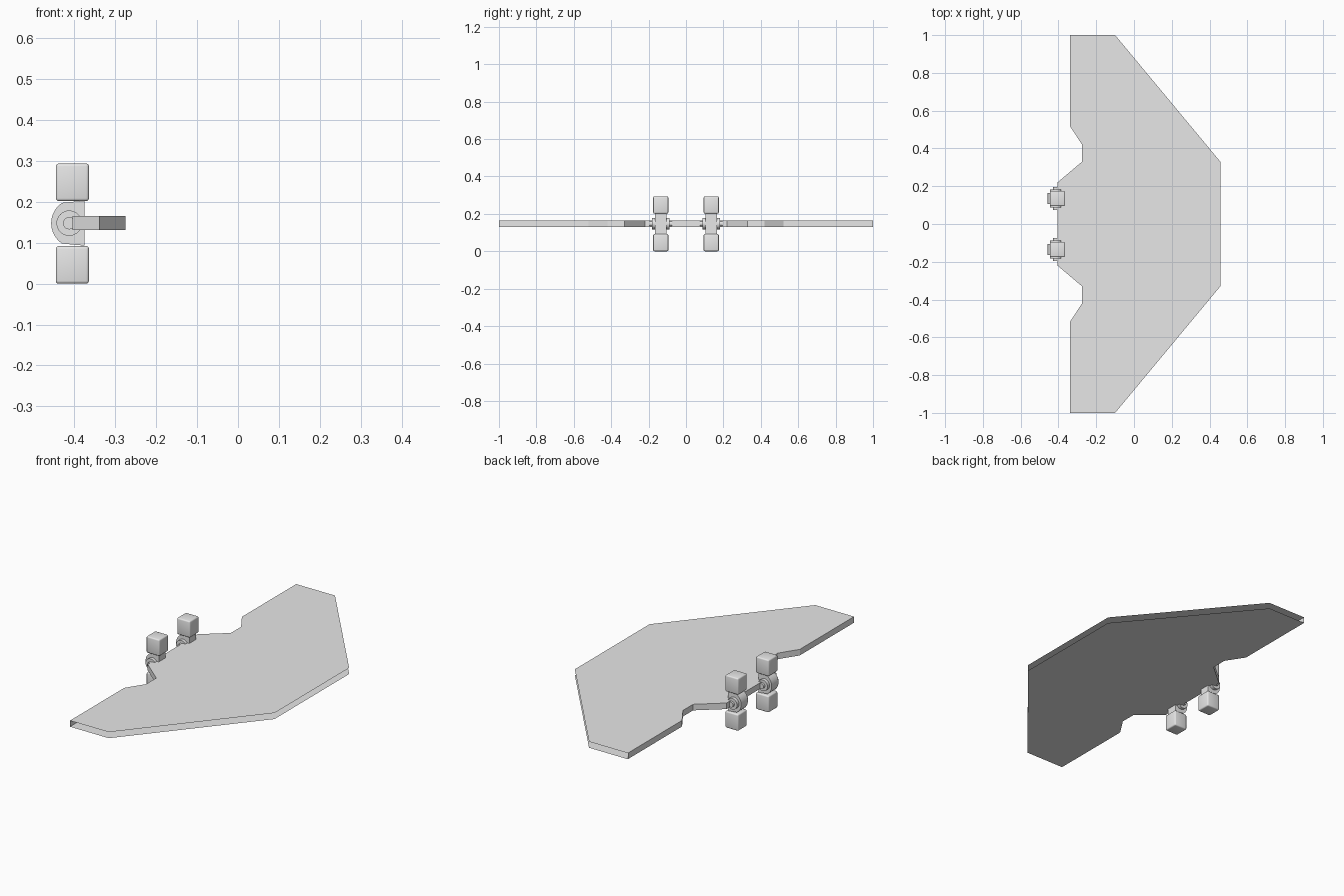
import bpy, bmesh, math
from mathutils import Matrix, Vector

cube = bpy.data.objects.get("Cube")
if cube:
    bpy.data.objects.remove(cube, do_unlink=True)

GREY = (0.8, 0.8, 0.8, 1)
mat = bpy.data.materials.new("light grey")
mat.use_nodes = True
mat.diffuse_color = GREY
mat.node_tree.nodes["Principled BSDF"].inputs["Base Color"].default_value = GREY


def finish(name, bm, smooth=True):
    mesh = bpy.data.meshes.new(name)
    bm.to_mesh(mesh)
    bm.free()
    mesh.materials.append(mat)
    obj = bpy.data.objects.new(name, mesh)
    bpy.context.collection.objects.link(obj)
    if smooth:
        bpy.ops.object.select_all(action="DESELECT")
        bpy.context.view_layer.objects.active = obj
        obj.select_set(True)
        bpy.ops.object.shade_smooth_by_angle(angle=math.radians(40))
    return obj


# Flat wing panel: two skins, walled only along the notched inner edge
def wing_panel(z_low, z_high):
    half = [(-0.405, 0.22), (-0.275, 0.33), (-0.275, 0.42), (-0.34, 0.52),
            (-0.34, 1), (-0.1, 1), (0.457, 0.33)]
    outline = half + [(x, -y) for x, y in reversed(half)]
    bm = bmesh.new()
    low = [bm.verts.new((x, y, z_low)) for x, y in outline]
    high = [bm.verts.new((x, y, z_high)) for x, y in outline]
    bm.faces.new(low)
    bm.faces.new(reversed(high))
    n = len(outline)
    for i in range(n):
        j = (i + 1) % n
        if outline[i][0] < -0.2 and outline[j][0] < -0.2:
            bm.faces.new((low[j], low[i], high[i], high[j]))
    # Outline runs clockwise from above, so the lower skin faces down
    bm.normal_update()
    return finish("wing_panel", bm, smooth=False)


# Rounded block
def block(name, centre, size):
    bm = bmesh.new()
    bmesh.ops.create_cube(bm, size=1, matrix=Matrix.Translation(centre) @ Matrix.Diagonal((*size, 1)))
    bmesh.ops.bevel(bm, geom=bm.edges[:], offset=0.007, segments=3,
                    profile=0.5, affect="EDGES")
    return finish(name, bm)


# Cylinder lying along y
def axle(name, centre, radius, length):
    bm = bmesh.new()
    bmesh.ops.create_cone(bm, cap_ends=True, segments=32, radius1=radius, radius2=radius,
                          depth=length, matrix=Matrix.Translation(centre) @ Matrix.Rotation(math.pi / 2, 4, "X"))
    return finish(name, bm)


# Connector with a straight back and a curved outer face
def hub(name, y, width, z):
    profile = [(-0.375, z - 0.055), (-0.375, z + 0.055)]
    for i in range(17):
        a = math.radians(124 + 112 * i / 16)
        profile.append((-0.397 + 0.06 * math.cos(a), z + 0.06 * math.sin(a)))
    bm = bmesh.new()
    face = bm.faces.new([bm.verts.new((x, y - width / 2, h)) for x, h in profile])
    new = bmesh.ops.extrude_face_region(bm, geom=[face])["geom"]
    moved = [v for v in new if isinstance(v, bmesh.types.BMVert)]
    bmesh.ops.translate(bm, verts=moved, vec=Vector((0, width, 0)))
    bmesh.ops.recalc_face_normals(bm, faces=bm.faces[:])
    return finish(name, bm)


wing_panel(0.131, 0.165)

# Pair of hinge units on the inner edge
MID = 0.148
for side, y in (("left", 0.135), ("right", -0.135)):
    block(f"upper_block_{side}", (-0.405, y, 0.248), (0.081, 0.081, 0.092))
    block(f"lower_block_{side}", (-0.405, y, 0.046), (0.081, 0.081, 0.092))
    hub(f"hub_{side}", y, 0.06, MID)
    axle(f"collar_{side}", (-0.413, y, MID), 0.031, 0.096)
    axle(f"pin_{side}", (-0.413, y, MID), 0.015, 0.12)
